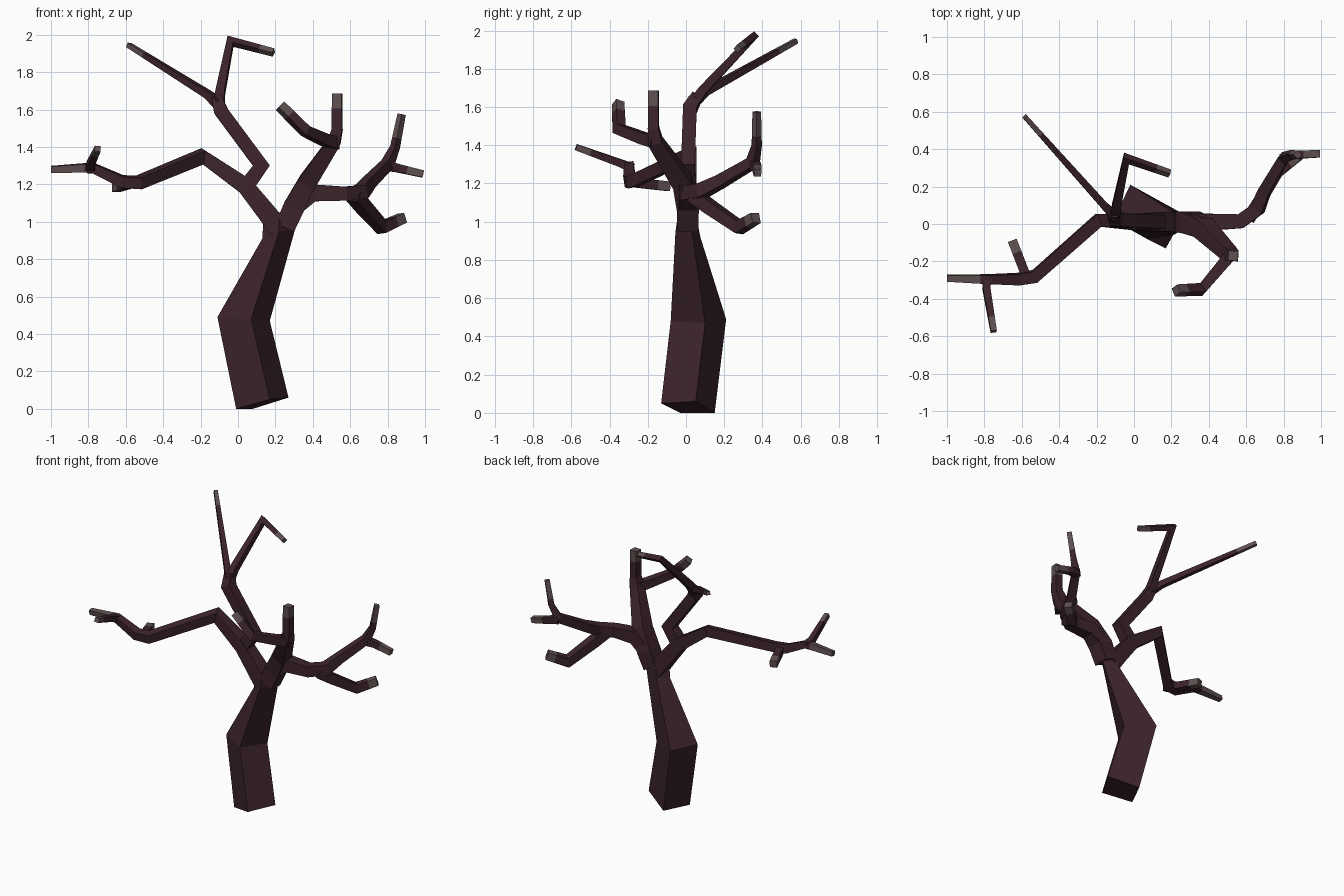
import bpy, bmesh
from mathutils import Vector


def material(name, rgb):
    m = bpy.data.materials.new(name)
    m.diffuse_color = (*rgb, 1)
    return m


BARK = material("dark bark", (0.045, 0.017, 0.025))
TIP = material("grey branch tip", (0.115, 0.08, 0.082))


def loft(name, rings, tip=False):
    """Skin four-sided rings into one flat-faced solid; last span can be grey."""
    bm = bmesh.new()
    vs = [[bm.verts.new(p) for p in ring] for ring in rings]
    bm.faces.new(vs[0])
    end = bm.faces.new(vs[-1])
    end.material_index = int(tip)
    for k, (a, b) in enumerate(zip(vs, vs[1:])):
        for i in range(4):
            f = bm.faces.new((a[i], a[(i + 1) % 4], b[(i + 1) % 4], b[i]))
            f.material_index = int(tip and k == len(vs) - 2)
    bmesh.ops.recalc_face_normals(bm, faces=bm.faces[:])
    me = bpy.data.meshes.new(name)
    bm.to_mesh(me)
    bm.free()
    me.materials.append(BARK)
    me.materials.append(TIP)
    bpy.context.collection.objects.link(bpy.data.objects.new(name, me))


def branch(name, path, tip=0.0):
    """Square mitred tube along (x, y, z, half width); tip = length of grey end."""
    pts = [Vector(p[:3]) for p in path]
    rad = [p[3] for p in path]
    if tip:  # extra ring where the grey end begins
        span = pts[-1] - pts[-2]
        t = 1 - tip / span.length
        pts.insert(-1, pts[-2] + span * t)
        rad.insert(-1, rad[-2] + (rad[-1] - rad[-2]) * t)
    dirs = [(b - a).normalized() for a, b in zip(pts, pts[1:])]
    d = dirs[0]
    ref = Vector((0, 1, 0)) if abs(d.z) > 0.85 else Vector((0, 0, 1))
    u = ref.cross(d).normalized()
    v = d.cross(u)
    offs = [u + v, v - u, -u - v, u - v]
    rings = []
    for i, p in enumerate(pts):
        d0 = dirs[max(i - 1, 0)]
        n = (d0 + dirs[min(i, len(dirs) - 1)]).normalized()
        offs = [o - d0 * (o.dot(n) / d0.dot(n)) for o in offs]
        rings.append([p + o * rad[i] for o in offs])
    loft(name, rings, tip > 0)


# Trunk: leaning, bent and tapering
loft("trunk", [
    [Vector(p) for p in ring] for ring in (
        [(-.01, -.03, 0), (.17, -.13, .05), (.27, .05, .06), (.08, .15, 0)],
        [(-.11, .02, .49), (.07, -.08, .48), (.17, .10, .47), (-.02, .21, .49)],
        [(.13, .0, .91), (.22, -.055, .95), (.305, .03, .96), (.19, .075, .92)],
        [(.135, .0, 1.0), (.22, -.04, 1.05), (.33, .02, 1.03), (.22, .05, 1.05)])])

# Left side limbs
branch("left_limb", [(.22, .01, .96, .055), (.16, .01, 1.04, .052), (.04, .01, 1.19, .045),
                     (-.19, .02, 1.35, .033), (-.53, -.28, 1.21, .031),
                     (-.62, -.295, 1.215, .03), (-.78, -.295, 1.29, .024),
                     (-1.0, -.29, 1.28, .017)], .18)
branch("left_inner_twig", [(-.58, -.27, 1.205, .025), (-.65, -.09, 1.185, .025)], .07)
branch("left_front_twig", [(-.78, -.28, 1.28, .024), (-.79, -.34, 1.305, .02),
                           (-.75, -.575, 1.39, .016)], .08)

# Tall limb that rises from the left limb
branch("tall_limb", [(.03, .01, 1.17, .042), (.125, .01, 1.30, .036),
                     (-.09, .02, 1.59, .036), (-.11, .06, 1.66, .027)])
branch("tall_left_twig", [(-.10, .04, 1.63, .027), (-.16, .10, 1.68, .02),
                          (-.585, .575, 1.945, .013)], .14)
branch("tall_right_twig", [(-.10, .04, 1.62, .027), (-.095, .09, 1.69, .024),
                           (-.04, .35, 1.965, .018), (.19, .27, 1.905, .016)], .08)

# Right side limbs
branch("right_limb", [(.25, .01, .97, .055), (.30, .01, 1.08, .057), (.37, -.02, 1.21, .05),
                      (.51, -.16, 1.42, .036), (.53, -.17, 1.49, .028),
                      (.53, -.17, 1.685, .026)], .08)
branch("right_inner_twig", [(.52, -.16, 1.42, .033), (.47, -.22, 1.435, .03),
                            (.36, -.35, 1.485, .026), (.225, -.355, 1.62, .024)], .07)
branch("right_side_limb", [(.30, .01, 1.08, .05), (.40, .01, 1.155, .045),
                           (.57, .015, 1.15, .037), (.66, .08, 1.16, .036),
                           (.70, .18, 1.21, .031), (.80, .35, 1.31, .027),
                           (.84, .37, 1.40, .019), (.875, .37, 1.575, .016)], .13)
branch("right_outer_twig", [(.79, .35, 1.30, .026), (.86, .37, 1.285, .022),
                            (.99, .375, 1.255, .019)], .09)
branch("right_lower_twig", [(.62, .04, 1.14, .035), (.67, .12, 1.08, .034),
                            (.77, .28, .97, .03), (.88, .365, 1.02, .027)], .06)
